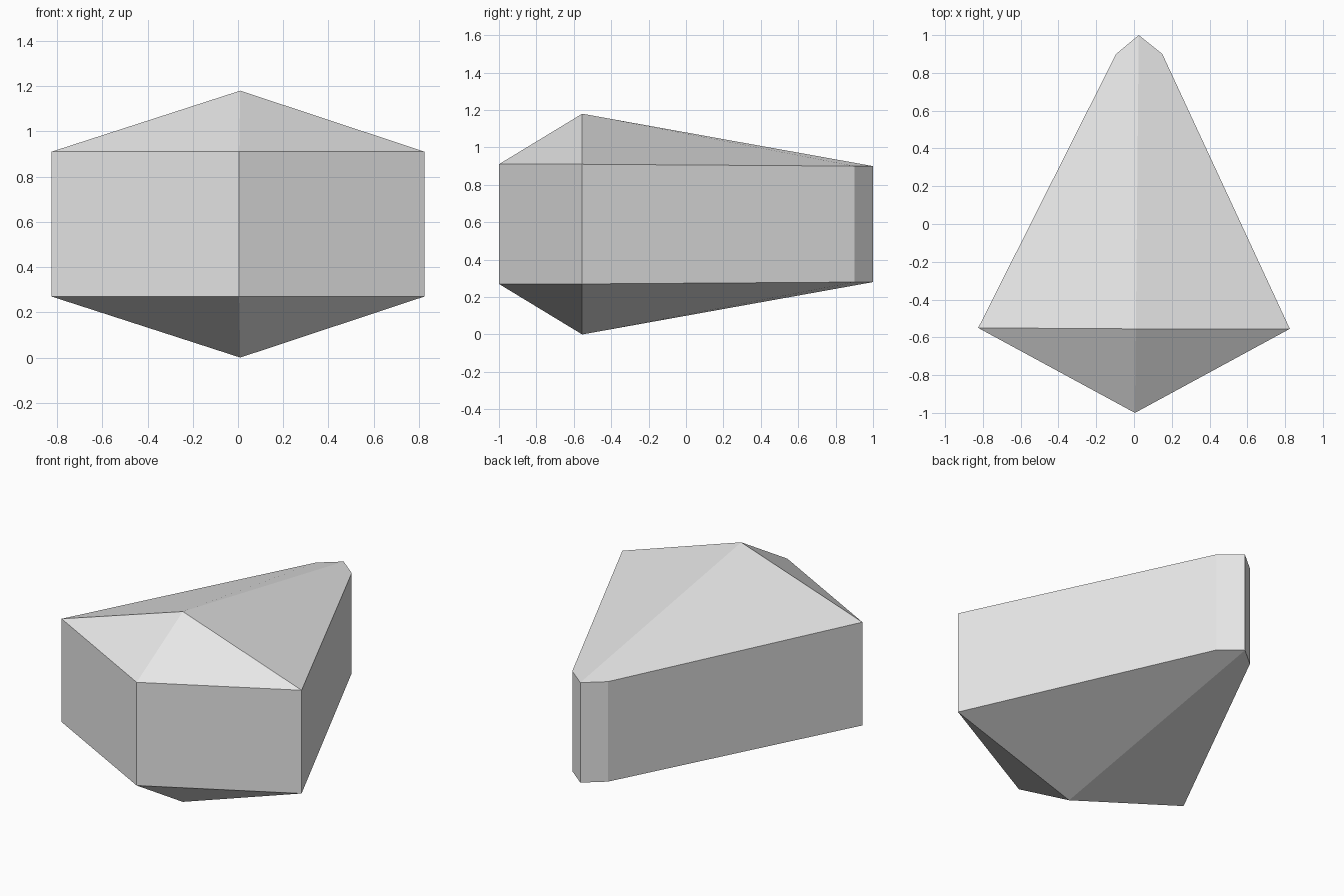
import bpy

cube = bpy.data.objects.get("Cube")
if cube:
    bpy.data.objects.remove(cube, do_unlink=True)

# Plain grey stone
grey = bpy.data.materials.new("light_grey")
grey.use_nodes = True
colour = (0.8, 0.8, 0.8, 1)
grey.diffuse_color = colour
grey.node_tree.nodes["Principled BSDF"].inputs["Base Color"].default_value = colour

# Girdle outline, counter-clockwise from the front corner: x, y, inset of the rim
outline = [(0.005, -1, 0), (0.825, -0.555, 0), (0.15, 0.9, 0.01),
           (0.025, 1, 0.01), (-0.095, 0.9, 0.01), (-0.825, -0.55, 0)]
n = len(outline)
low = [(x, y, 0.27 + d) for x, y, d in outline]
high = [(x, y, 0.91 - d) for x, y, d in outline]
bottom, top = 2 * n, 2 * n + 1
verts = low + high + [(0.01, -0.555, 0), (0.01, -0.555, 1.18)]

# Upright walls
faces = [(i, (i + 1) % n, (i + 1) % n + n, i + n) for i in range(n)]

# Crown and base facets: two short ones in front, two long ones behind
for run in ([0, 1], [1, 2, 3], [3, 4, 5], [5, 0]):
    faces.append([top] + [i + n for i in run])
    faces.append([bottom] + run[::-1])

mesh = bpy.data.meshes.new("faceted_stone")
mesh.from_pydata(verts, [], faces)
mesh.materials.append(grey)
mesh.validate()
mesh.update()
stone = bpy.data.objects.new("faceted_stone", mesh)
bpy.context.collection.objects.link(stone)
